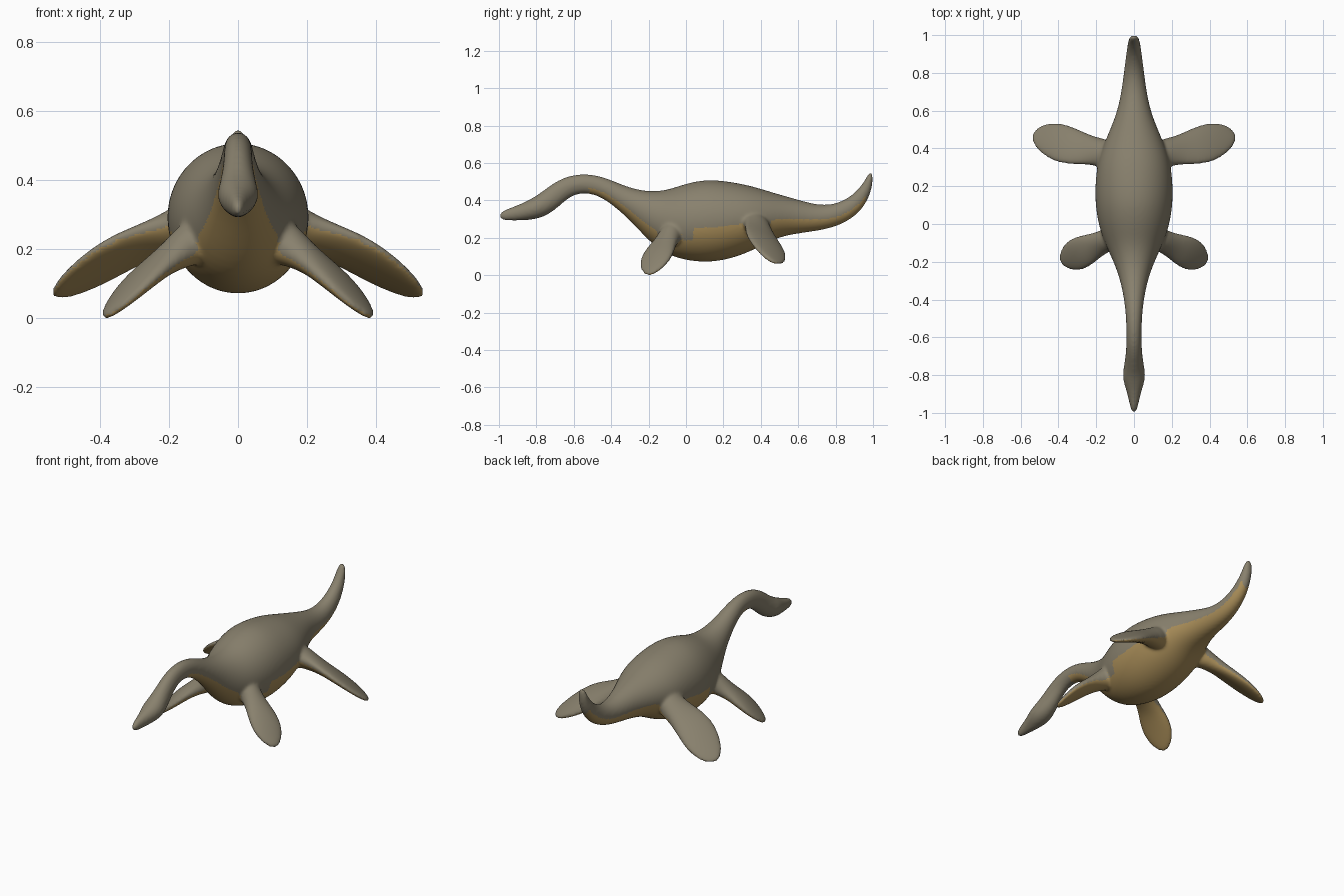
import bpy, bmesh, math
from mathutils import Vector

if "Cube" in bpy.data.objects:
    bpy.data.objects.remove(bpy.data.objects["Cube"])


def material(name, rgb):
    m = bpy.data.materials.new(name)
    m.use_nodes = True
    m.diffuse_color = (*rgb, 1)
    bsdf = m.node_tree.nodes["Principled BSDF"]
    bsdf.inputs["Base Color"].default_value = (*rgb, 1)
    bsdf.inputs["Roughness"].default_value = 0.7
    return m


def loft(bm, sections, sides=16):
    """Skin elliptical sections given as (centre, half-axis u, half-axis v)."""
    rings = []
    for c, u, v in sections:
        ring = []
        for i in range(sides):
            a = math.tau * i / sides
            ring.append(bm.verts.new(c + u * math.cos(a) + v * math.sin(a)))
        rings.append(ring)
    for r, s in zip(rings, rings[1:]):
        for i in range(sides):
            j = (i + 1) % sides
            bm.faces.new((r[i], r[j], s[j], s[i]))
    bm.faces.new(rings[0])
    bm.faces.new(rings[-1])


# Head, neck, trunk and tail: y, z, half width, half height
spine = [
    (-1.0, .313, .012, .018), (-.955, .322, .024, .033), (-.885, .334, .040, .044),
    (-.815, .352, .064, .058), (-.76, .378, .056, .062), (-.70, .427, .045, .060),
    (-.63, .478, .041, .056), (-.54, .493, .041, .054), (-.45, .475, .047, .054),
    (-.36, .425, .060, .061), (-.26, .370, .085, .088), (-.17, .328, .122, .135),
    (-.08, .295, .168, .190), (.02, .285, .198, .216), (.13, .290, .212, .228),
    (.25, .298, .208, .208), (.36, .310, .190, .174), (.47, .318, .143, .125),
    (.58, .314, .095, .096), (.69, .306, .070, .073), (.79, .316, .056, .062),
    (.88, .358, .045, .054), (.94, .420, .036, .042), (.976, .490, .030, .026),
    (.99, .553, .020, .010),
]


def body_sections():
    out = []
    for i, (y, z, w, h) in enumerate(spine):
        a, b = spine[max(i - 1, 0)], spine[min(i + 1, len(spine) - 1)]
        t = Vector((0, b[0] - a[0], b[1] - a[1])).normalized()
        out.append((Vector((0, y, z)), Vector((w, 0, 0)), Vector((0, -t.z, t.y)) * h))
    return out


# Flipper outline: fraction of length, chord scale, half thickness
outline = [(0, .75, .085), (.22, .66, .055), (.4, .82, .038), (.58, 1, .033),
           (.75, .98, .026), (.9, .72, .018), (.98, .4, .012), (1.01, .15, .007)]


def flipper_sections(root, tip, chord, side):
    root, tip, chord = Vector(root), Vector(tip), Vector(chord)
    normal = (tip - root).cross(chord).normalized()
    mirror = Vector((side, 1, 1))
    out = []
    for t, c, h in outline:
        centre = root.lerp(tip, t) + normal * .02 * math.sin(math.pi * t)
        out.append((centre * mirror, chord * c * mirror, normal * h * mirror))
    return out


bm = bmesh.new()
loft(bm, body_sections())
for side in (1, -1):
    loft(bm, flipper_sections((.09, -.06, .24), (.385, -.20, .005), (.038, .082, 0), side))
    loft(bm, flipper_sections((.09, .355, .29), (.535, .455, .075), (0, .108, -.058), side))
bmesh.ops.recalc_face_normals(bm, faces=bm.faces)
mesh = bpy.data.meshes.new("marine_reptile_body")
bm.to_mesh(mesh)
bm.free()
body = bpy.data.objects.new("marine_reptile_body", mesh)
bpy.context.collection.objects.link(body)
bpy.context.view_layer.objects.active = body
body.select_set(True)

# Round the lofts, fuse them into one skin and soften the joints
sub = body.modifiers.new("round", "SUBSURF")
sub.levels = 2
fuse = body.modifiers.new("fuse", "REMESH")
fuse.mode = "VOXEL"
fuse.voxel_size = .008
soft = body.modifiers.new("soften", "SMOOTH")
soft.factor = .5
soft.iterations = 12
for name in ("round", "fuse", "soften"):
    bpy.ops.object.modifier_apply(modifier=name)

# Grey back, tan underside
mesh = body.data
mesh.materials.clear()
mesh.materials.append(material("grey_brown_skin", (.25, .22, .155)))
mesh.materials.append(material("tan_belly", (.40, .27, .10)))


def is_belly(c, n):
    if c.y < -.52 or c.y > .96:
        return False
    if abs(c.x) > .215:                      # flippers
        return n.z < -.25
    if c.y < -.1:                            # throat and chest
        return n.z < -.3
    if c.y < .04:                            # shoulders
        return n.z < -.45
    return n.z < -.15 and c.z < .45          # belly and tail


for p in mesh.polygons:
    p.material_index = int(is_belly(p.center, p.normal))
    p.use_smooth = True
